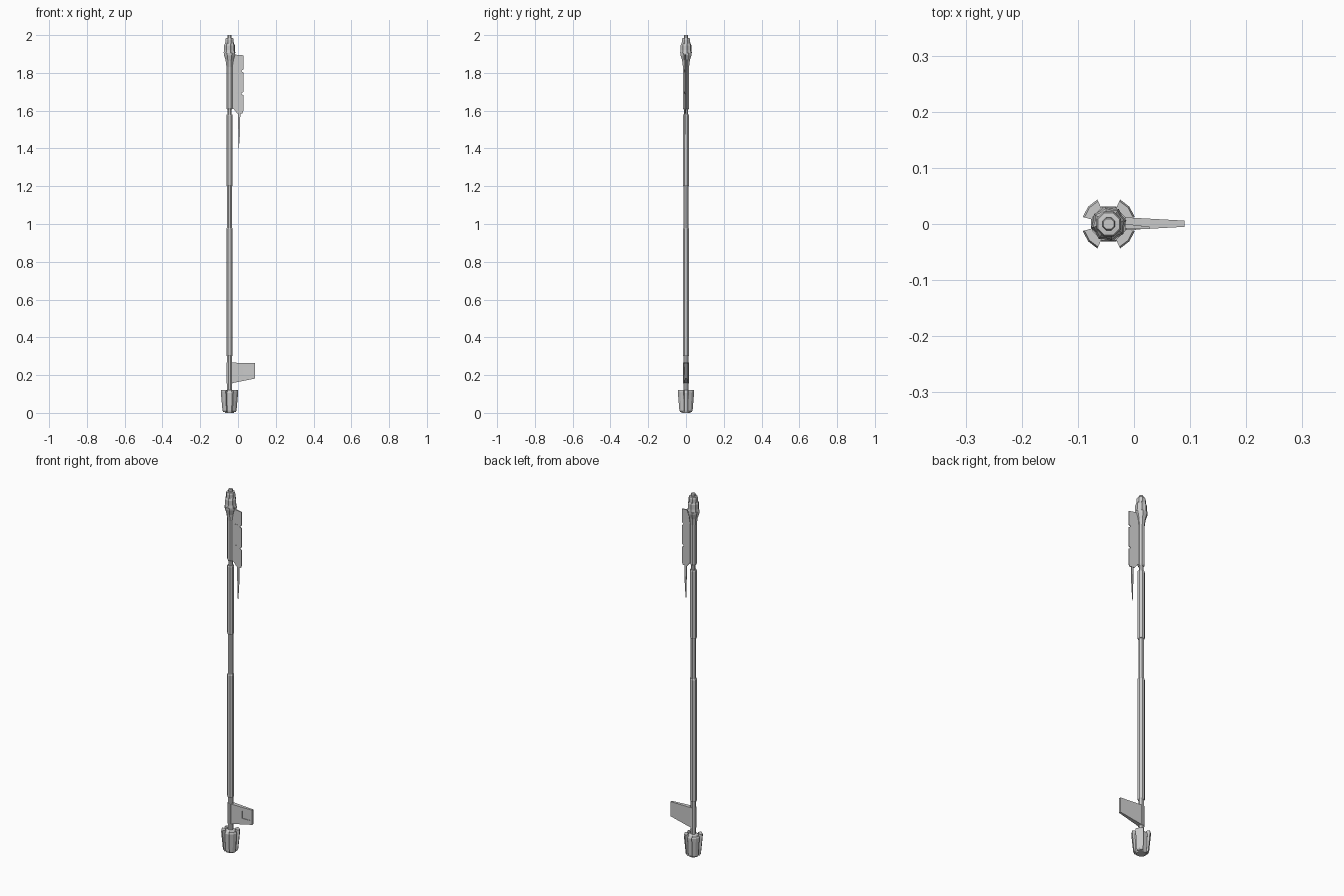
import bpy, bmesh, math

if "Cube" in bpy.data.objects:
    bpy.data.objects.remove(bpy.data.objects["Cube"])

AX = -0.045  # x of the shaft axis


def finish(name, bm):
    bmesh.ops.recalc_face_normals(bm, faces=bm.faces)
    me = bpy.data.meshes.new(name)
    bm.to_mesh(me)
    bm.free()
    ob = bpy.data.objects.new(name, me)
    bpy.context.collection.objects.link(ob)
    return ob


def loft(name, rings):
    """Skin closed rings of points and cap both ends."""
    bm = bmesh.new()
    vs = [[bm.verts.new(p) for p in r] for r in rings]
    n = len(vs[0])
    for a, b in zip(vs, vs[1:]):
        for i in range(n):
            j = (i + 1) % n
            bm.faces.new((a[i], a[j], b[j], b[i]))
    bm.faces.new(vs[0][::-1])
    bm.faces.new(vs[-1])
    return finish(name, bm)


def lathe(name, profile, n=8, flute=1.0):
    """Faceted turned part; flute scales every second corner inward."""
    rings = []
    for r, z in profile:
        ring = []
        for i in range(n):
            a = 2 * math.pi * (i + 0.5) / n
            q = r * (flute if i % 2 else 1)
            ring.append((AX + q * math.cos(a), q * math.sin(a), z))
        rings.append(ring)
    return loft(name, rings)


def plate(name, outline, half):
    """Upright xz outline; half(x) gives front and back y."""
    return loft(name, [[(x, half(x)[k], z) for x, z in outline] for k in (0, 1)])


# Shaft and its grips
lathe("shaft_core", [(0.0145, 0.10), (0.0145, 1.56), (0.012, 1.57), (0.012, 1.63)])
for name, z0, z1, r in (("lower_grip", 0.30, 0.98, 0.0185),
                        ("upper_grip", 1.20, 1.58, 0.0185)):
    lathe(name, [(r - 0.003, z0), (r, z0 + 0.006), (r, z1 - 0.006), (r - 0.003, z1)])

# Head: neck, fluted collar, tip
lathe("neck", [(0.014, 1.605), (0.0175, 1.613), (0.0175, 1.83),
               (0.022, 1.865), (0.031, 1.893), (0.032, 1.905)])
lathe("collar", [(0.032, 1.905), (0.029, 1.92), (0.029, 1.945), (0.023, 1.96)], 16, 0.87)
lathe("cap", [(0.024, 1.94), (0.024, 1.975), (0.021, 1.985), (0.014, 1.986)])
lathe("tip", [(0.0125, 1.98), (0.0125, 1.994), (0.010, 2.0)])

# Foot: core and four flared petals
lathe("foot_core", [(0.026, 0.0), (0.030, 0.012), (0.034, 0.105), (0.028, 0.115), (0.016, 0.122)])
for k, mid in enumerate((40, 140, 220, 320)):
    rings = []
    for ri, ro, z in ((0.018, 0.034, 0.005), (0.020, 0.0385, 0.012),
                      (0.026, 0.048, 0.113), (0.027, 0.045, 0.122)):
        angs = [math.radians(mid + d) for d in (-25, 0, 25)]
        ring = [(AX + ro * math.cos(a), ro * math.sin(a), z) for a in angs]
        ring += [(AX + ri * math.cos(a), ri * math.sin(a), z) for a in angs[::-1]]
        rings.append(ring)
    loft(f"foot_petal_{k + 1}", rings)

# Lower fin with a recessed panel on the front
lathe("fin_sleeve", [(0.0165, 0.155), (0.0165, 0.268)])


def fin_half(x):
    t = (x + 0.045) / 0.135
    return (-0.0125 + 0.0075 * t, 0.0135 - 0.0075 * t)


fin = plate("fin", [(-0.045, 0.157), (-0.03, 0.158), (0.09, 0.182),
                    (0.09, 0.263), (-0.03, 0.266), (-0.045, 0.266)], fin_half)
cutter = plate("fin_recess_cutter", [(0.03, 0.203), (0.078, 0.203), (0.078, 0.243), (0.03, 0.243)],
               lambda x: (-0.05, -0.0035))
cutter.hide_render = True
cutter.hide_viewport = True
mod = fin.modifiers.new("recess", 'BOOLEAN')
mod.operation = 'DIFFERENCE'
mod.solver = 'EXACT'
mod.object = cutter

# Upper blade: notched on its outer edge
outline = [(-0.045, 1.615), (-0.022, 1.608), (-0.004, 1.585), (0.024, 1.585), (0.028, 1.60)]
for z in (1.69, 1.81):
    outline += [(0.028, z - 0.008), (0.019, z - 0.003), (0.019, z + 0.003), (0.028, z + 0.008)]
outline += [(0.028, 1.893), (-0.045, 1.899)]


def blade_half(x):
    t = (x + 0.045) / 0.073
    return (-0.008 - 0.001 * t, 0.004 - 0.009 * t)


plate("blade", outline, blade_half)
for k, z in enumerate((1.695, 1.81)):
    plate(f"blade_clip_{k + 1}", [(-0.014, z - 0.007), (0.004, z - 0.007),
                                  (0.004, z + 0.007), (-0.014, z + 0.007)],
          lambda x: (-0.0105, -0.004))

# Thin spike hanging under the blade
loft("spike", [[(cx - w, -0.006 - d, z), (cx + w, -0.006 - d, z),
                (cx + w, -0.006 + d, z), (cx - w, -0.006 + d, z)]
               for cx, w, d, z in ((0.006, 0.007, 0.003, 1.595), (0.006, 0.006, 0.003, 1.57),
                                   (0.006, 0.004, 0.002, 1.47), (0.004, 0.0006, 0.0006, 1.40))])
